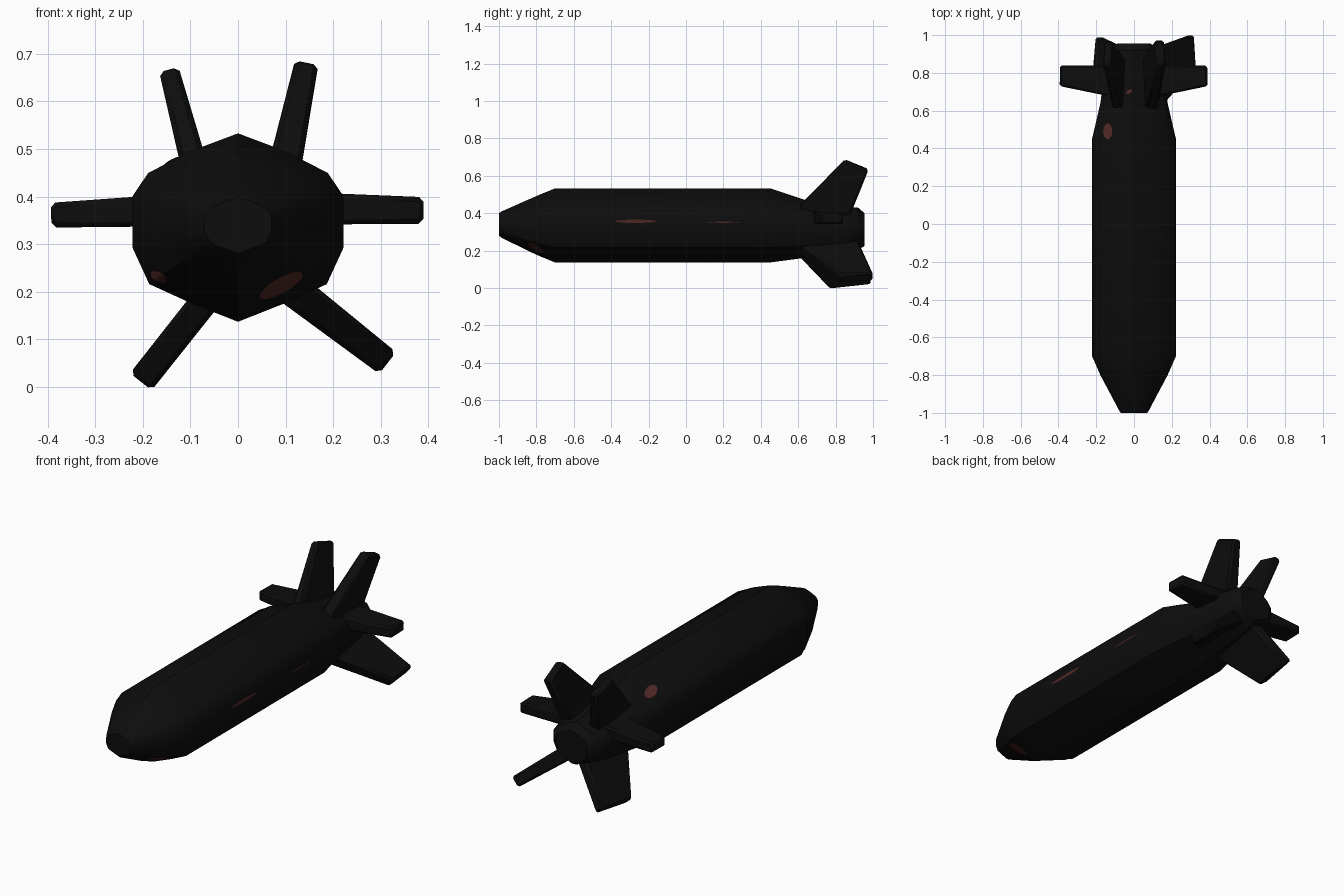
import bpy, bmesh, math
from mathutils import Vector
from mathutils.bvhtree import BVHTree

cube = bpy.data.objects.get("Cube")
if cube:
    bpy.data.objects.remove(cube, do_unlink=True)


def make_material(name, color):
    m = bpy.data.materials.new(name)
    m.use_nodes = True
    m.diffuse_color = color
    m.node_tree.nodes["Principled BSDF"].inputs["Base Color"].default_value = color
    return m


black = make_material("matte black", (0.004, 0.004, 0.004, 1))
rust = make_material("rust red", (0.075, 0.02, 0.017, 1))


def make_object(name, bm, material, angle=35):
    bmesh.ops.recalc_face_normals(bm, faces=bm.faces)
    mesh = bpy.data.meshes.new(name)
    bm.to_mesh(mesh)
    bm.free()
    mesh.materials.append(material)
    ob = bpy.data.objects.new(name, mesh)
    bpy.context.collection.objects.link(ob)
    bpy.ops.object.select_all(action='DESELECT')
    ob.select_set(True)
    bpy.context.view_layer.objects.active = ob
    bpy.ops.object.shade_smooth_by_angle(angle=math.radians(angle))
    return ob


# Body: one faceted cross-section lofted along the length
half = [(0, 1), (.45, .81), (.85, .58), (1, .33), (1, -.21), (.84, -.6), (.45, -.8), (0, -1)]
section = half + [(-x, z) for x, z in half[-2:0:-1]]
# y, half width, bottom, top
stations = [(-1, .07, .28, .40), (-.985, .08, .268, .41), (-.8, .178, .178, .492),
            (-.7, .222, .137, .533), (.45, .222, .137, .533), (.64, .178, .162, .47),
            (.85, .15, .19, .435), (.92, .13, .205, .43), (.955, .09, .225, .40)]
bm = bmesh.new()
rings = []
for y, w, lo, hi in stations:
    mid, h = (lo + hi) / 2, (hi - lo) / 2
    rings.append([bm.verts.new((x * w, y, mid + z * h)) for x, z in section])
n = len(section)
for a, b in zip(rings, rings[1:]):
    for i in range(n):
        j = (i + 1) % n
        bm.faces.new((a[i], a[j], b[j], b[i]))
bm.faces.new(rings[0])
bm.faces.new(rings[-1])
bmesh.ops.recalc_face_normals(bm, faces=bm.faces)
body_tree = BVHTree.FromBMesh(bm)
make_object("body", bm, black)


# Tail fins: swept tapered slabs from a root inside the body to a tip
def fin(name, root, tip, root_y, tip_y, root_w, tip_w, rear_cut):
    r, t = Vector((root[0], 0, root[1])), Vector((tip[0], 0, tip[1]))
    side = (t - r).normalized().cross(Vector((0, 1, 0)))
    rear_tip = r.lerp(t, rear_cut)
    corners = [(r, root_y[0], root_w), (t, tip_y[0], tip_w),
               (rear_tip, tip_y[1], tip_w), (r, root_y[1], root_w)]
    bm = bmesh.new()
    a, b = [[bm.verts.new(p + Vector((0, y, 0)) + side * w * s / 2) for p, y, w in corners]
            for s in (-1, 1)]
    bm.faces.new(a)
    bm.faces.new(b[::-1])
    for i in range(4):
        j = (i + 1) % 4
        bm.faces.new((a[i], b[i], b[j], a[j]))
    ob = make_object(name, bm, black)
    bevel = ob.modifiers.new("edge_bevel", 'BEVEL')
    bevel.width = 0.01
    bevel.segments = 1


upper, lower, flat = (.57, .88), (.54, .91), (.67, .84)
fin("upper_right_fin", (-.075, .40), (-.146, .67), upper, (.845, .97), .06, .042, .85)
fin("upper_left_fin", (.085, .40), (.145, .685), upper, (.85, .975), .075, .05, .82)
fin("lower_right_fin", (-.015, .25), (-.205, .01), lower, (.77, .99), .06, .058, .9)
fin("lower_left_fin", (.057, .25), (.315, .05), lower, (.83, 1), .075, .058, .96)
fin("side_right_fin", (-.1, .373), (-.393, .361), flat, (.73, .84), .07, .052, .99)
fin("side_left_fin", (.1, .376), (.39, .371), flat, (.73, .84), .07, .056, .99)


# Worn rust patches: thin discs draped on the body
def patch(name, centre, direction, u, v):
    c, d, u, v = map(Vector, (centre, direction, u, v))

    def drape(p):
        loc, normal, _, _ = body_tree.ray_cast(p - d * 2, d)
        return loc + normal * 0.003

    bm = bmesh.new()
    steps = 16
    mid = bm.verts.new(drape(c))
    circles = []
    for f in (.33, .66, 1):
        circles.append([bm.verts.new(drape(c + f * (u * math.cos(k * math.tau / steps)
                                                    + v * math.sin(k * math.tau / steps))))
                        for k in range(steps)])
    for k in range(steps):
        m = (k + 1) % steps
        bm.faces.new((mid, circles[0][k], circles[0][m]))
        for a, b in zip(circles, circles[1:]):
            bm.faces.new((a[k], b[k], b[m], a[m]))
    make_object(name, bm, rust)


patch("nose_left_patch", (.09, 0, .216), (0, 1, 0), (.046, 0, .026), (-.008, 0, .015))
patch("nose_right_patch", (-.165, 0, .233), (0, 1, 0), (.017, 0, -.008), (.004, 0, .01))
patch("side_left_patch", (0, -.27, .357), (-1, 0, 0), (0, .11, 0), (0, 0, .009))
patch("side_left_scratch", (0, .2, .352), (-1, 0, 0), (0, .09, 0), (0, 0, .003))
patch("rear_top_patch", (-.138, .49, 0), (0, 0, -1), (.024, 0, 0), (0, .042, 0))
patch("tail_top_patch", (-.025, .70, 0), (0, 0, -1), (.015, .008, 0), (-.004, .008, 0))
